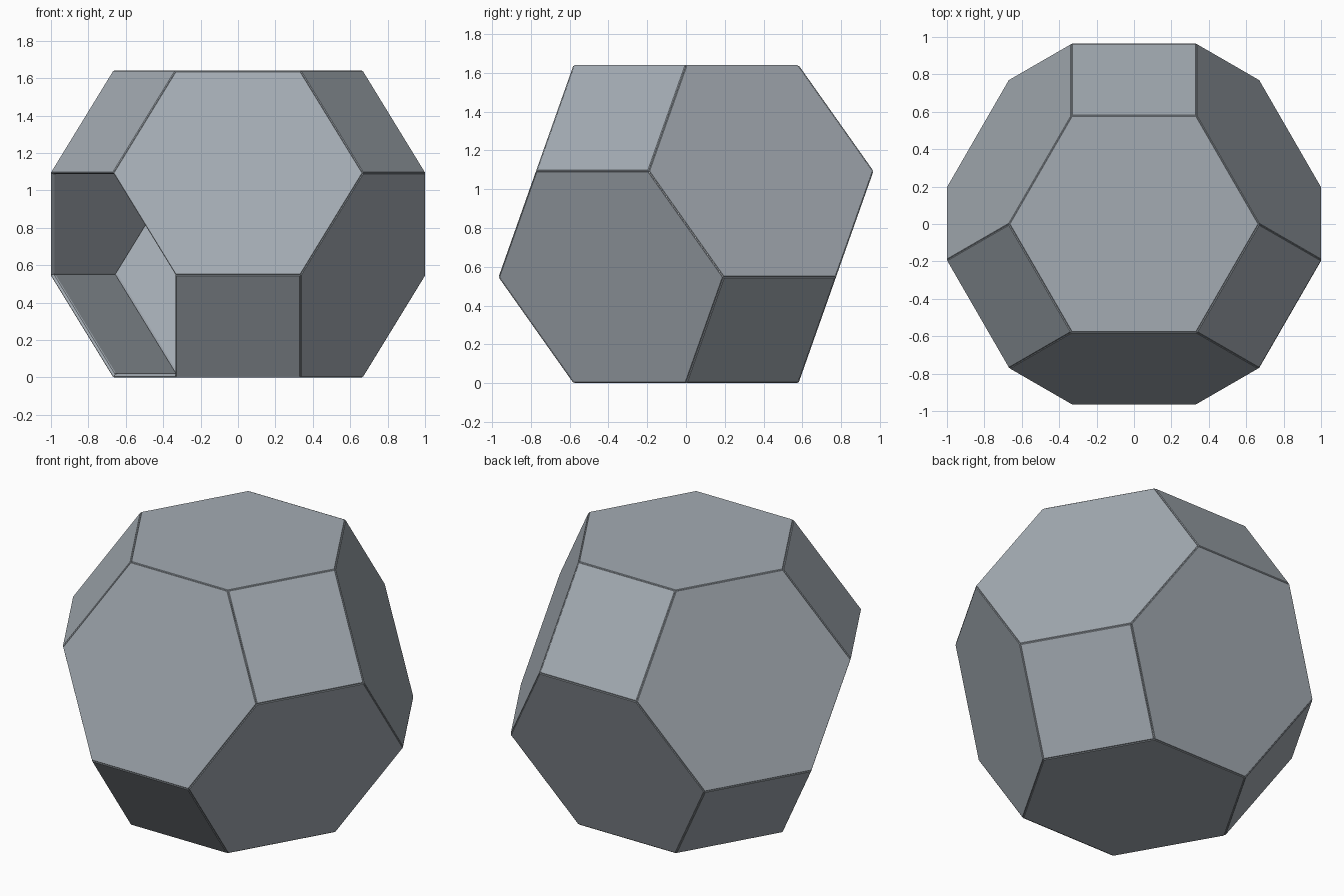
import bpy, bmesh, math
from itertools import permutations, product
from mathutils import Vector, Matrix

if "Cube" in bpy.data.objects:
    bpy.data.objects.remove(bpy.data.objects["Cube"])

HEIGHT = 1.64
S = HEIGHT / (2 * math.sqrt(3))      # scale of the unit solid
GAP, LIP, THICK = 0.006, 0.004, 0.022

steel = bpy.data.materials.new("blue grey")
steel.diffuse_color = (0.37, 0.41, 0.45, 1)
steel.use_nodes = True
steel.node_tree.nodes["Principled BSDF"].inputs["Base Color"].default_value = steel.diffuse_color

# Turn the solid so that one hexagon lies flat on top
axes = []
for k in range(3):
    az = math.radians(90 + 120 * k)
    axes.append(Vector((math.cos(az) * math.sqrt(2 / 3),
                        math.sin(az) * math.sqrt(2 / 3), 1 / math.sqrt(3))))
turn = Matrix(axes).transposed()

# Corners of a truncated octahedron: all permutations of (0, +-1, +-2)
corners = {tuple(p) for a, b in product((1, -1), (2, -2)) for p in permutations((0, a, b))}
corners = [Vector(c) for c in sorted(corners)]


def inset(ring, gap):
    mid = sum(ring, Vector()) / len(ring)
    apothem = ((ring[0] + ring[1]) / 2 - mid).length
    return [mid + (p - mid) * (1 - gap / apothem) for p in ring]


def panel(name, normal):
    """Thin plate with chamfered rims, covering one face of the solid."""
    n = Vector(normal)
    far = max(c.dot(n) for c in corners)
    ring = [turn @ c * S for c in corners if abs(c.dot(n) - far) < 1e-4]
    w = (turn @ n).normalized()
    mid = sum(ring, Vector()) / len(ring)
    u = (ring[0] - mid).normalized()
    v = w.cross(u)
    ring.sort(key=lambda p: math.atan2((p - mid).dot(v), (p - mid).dot(u)))
    dist = mid.length

    def level(depth, gap):
        return inset([p * (1 - depth / dist) for p in ring], gap)

    bm = bmesh.new()
    levels = [[bm.verts.new(p + Vector((0, 0, HEIGHT / 2))) for p in lv]
              for lv in (level(0, GAP), level(LIP, 0.0005),
                         level(THICK - LIP, 0.0005), level(THICK, GAP))]
    bm.faces.new(levels[0])
    bm.faces.new(levels[-1][::-1])
    for a, b in zip(levels, levels[1:]):
        for i in range(len(a)):
            j = (i + 1) % len(a)
            bm.faces.new((a[i], b[i], b[j], a[j]))
    bmesh.ops.recalc_face_normals(bm, faces=bm.faces)
    me = bpy.data.meshes.new(name)
    bm.to_mesh(me)
    bm.free()
    me.materials.append(steel)
    bpy.context.collection.objects.link(bpy.data.objects.new(name, me))


# Six square panels
for i in range(3):
    for s in (1, -1):
        n = [0, 0, 0]
        n[i] = s
        panel("square_panel", n)

# Seven hexagon panels, the lower front-left one is left open
for n in product((1, -1), repeat=3):
    if n != (-1, 1, -1):
        panel("hexagon_panel", n)
